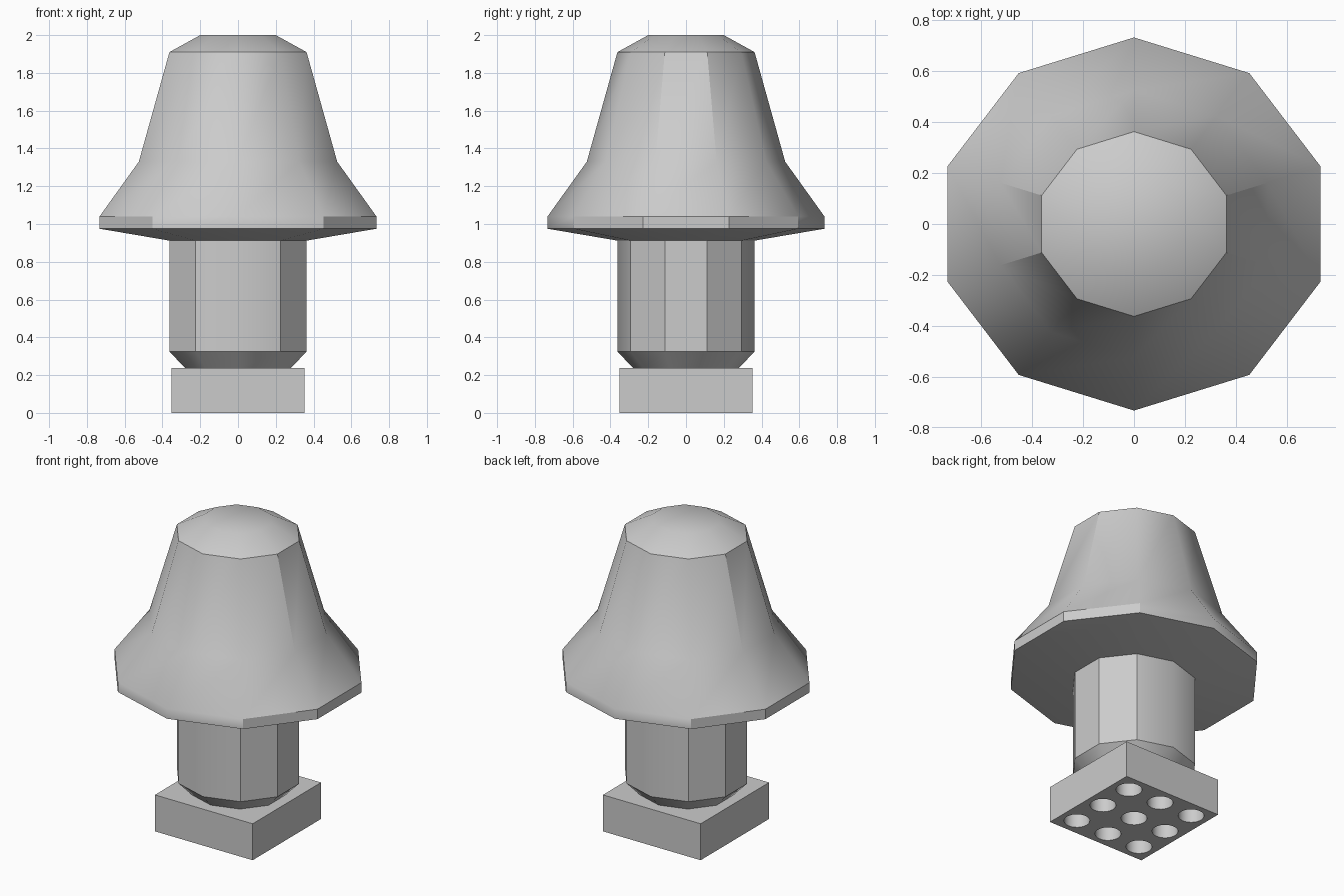
import bpy, bmesh, math
from mathutils import Matrix

SIDES = 10
if "Cube" in bpy.data.objects:
    bpy.data.objects.remove(bpy.data.objects["Cube"], do_unlink=True)

# One plain grey for everything
grey = bpy.data.materials.new("light_grey")
grey.use_nodes = True
grey.diffuse_color = (0.6, 0.6, 0.6, 1)
grey.node_tree.nodes["Principled BSDF"].inputs["Base Color"].default_value = grey.diffuse_color


def add_object(name, bm):
    bmesh.ops.recalc_face_normals(bm, faces=bm.faces)
    mesh = bpy.data.meshes.new(name)
    bm.to_mesh(mesh)
    bm.free()
    obj = bpy.data.objects.new(name, mesh)
    bpy.context.collection.objects.link(obj)
    mesh.materials.append(grey)
    return obj


def smooth(obj):
    bpy.ops.object.select_all(action="DESELECT")
    obj.select_set(True)
    bpy.context.view_layer.objects.active = obj
    bpy.ops.object.shade_smooth_by_angle(angle=math.radians(35))


def decagon_lathe(name, profile):
    """Stack ten-sided rings (half width, height), as wide as they are deep."""
    bm = bmesh.new()
    stretch = 1 / math.cos(math.radians(18))
    rings = []
    for half, z in profile:
        angles = [math.pi / 2 + math.tau * i / SIDES for i in range(SIDES)]
        rings.append([bm.verts.new((half * stretch * math.cos(a), half * math.sin(a), z))
                      for a in angles])
    for low, high in zip(rings, rings[1:]):
        for i in range(SIDES):
            j = (i + 1) % SIDES
            bm.faces.new((low[i], low[j], high[j], high[i]))
    bm.faces.new(rings[0])
    bm.faces.new(rings[-1])
    obj = add_object(name, bm)
    smooth(obj)
    return obj


# Stem with a chamfered foot
decagon_lathe("stem", [(0.28, 0.237), (0.363, 0.325), (0.363, 0.915)])

# Flared cap with a thin rim and a low crown
decagon_lathe("cap", [(0.363, 0.912), (0.733, 0.975), (0.733, 1.04),
                      (0.525, 1.33), (0.363, 1.91), (0.2, 2.0)])

# Square base block
bm = bmesh.new()
bmesh.ops.create_cube(bm, size=1, matrix=Matrix.Translation((0, 0, 0.119))
                      @ Matrix.Diagonal((0.706, 0.706, 0.238, 1)))
base = add_object("base", bm)

# Three by three grid of round sockets in the underside
bm = bmesh.new()
for x in (-0.24, 0, 0.24):
    for y in (-0.24, 0, 0.24):
        bmesh.ops.create_cone(bm, cap_ends=True, segments=24, radius1=0.077, radius2=0.077,
                              depth=0.32, matrix=Matrix.Translation((x, y, 0)))
cutter = add_object("socket_cutter", bm)
cutter.hide_render = True
cut = base.modifiers.new("sockets", "BOOLEAN")
cut.operation = "DIFFERENCE"
cut.solver = "EXACT"
cut.object = cutter
bpy.context.view_layer.objects.active = base
bpy.ops.object.modifier_apply(modifier=cut.name)
bpy.data.objects.remove(cutter, do_unlink=True)
smooth(base)
